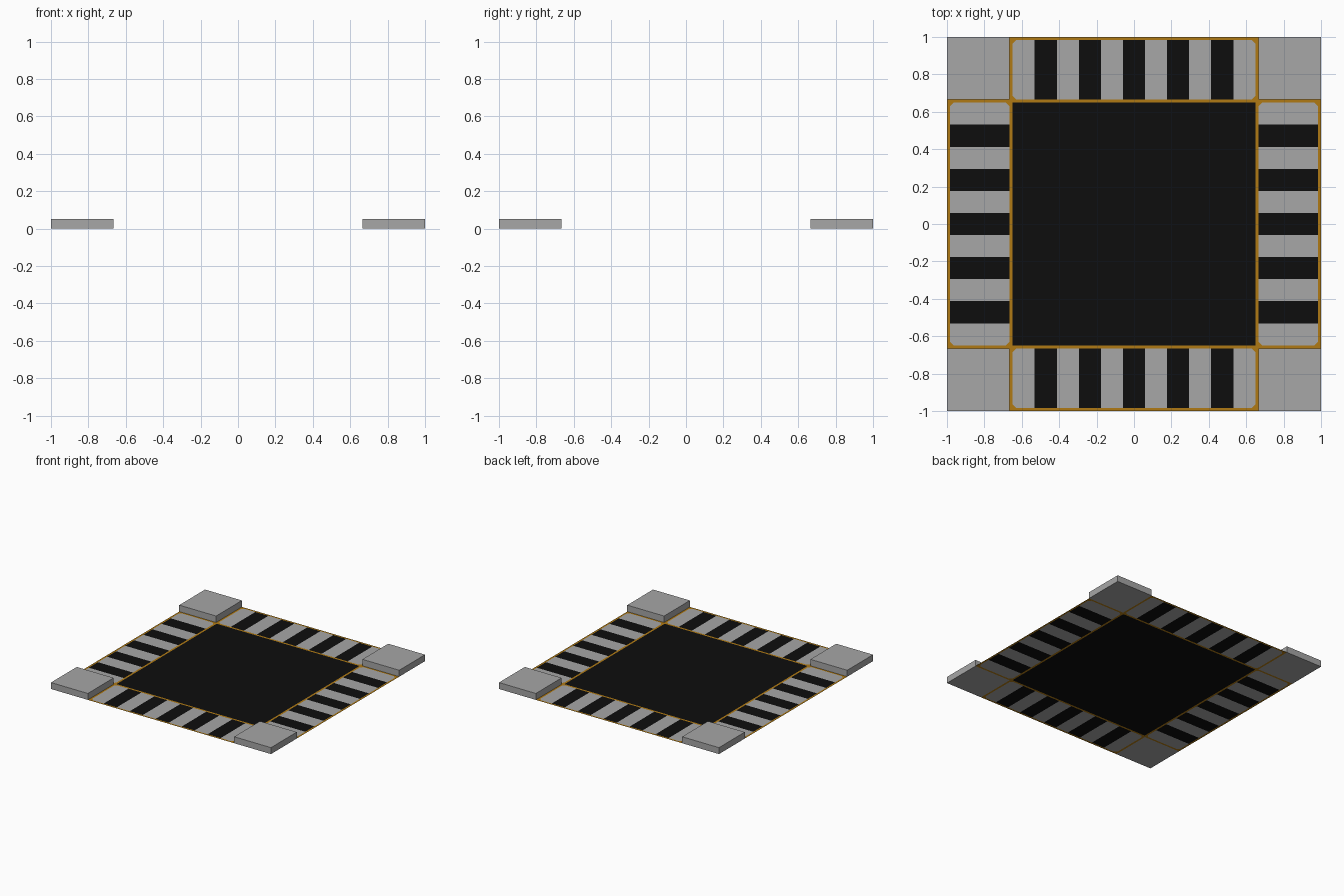
import bpy, bmesh, math
from mathutils import Matrix

if "Cube" in bpy.data.objects:
    bpy.data.objects.remove(bpy.data.objects["Cube"])

EDGE = 0.665      # half width of the road
INNER = 0.649     # half width inside the gold line
OUT = 0.984       # inner edge of the outer gold line
R = 0.02          # corner cut of the painted frame
STRIPE = 0.118    # crosswalk bar width


def material(name, rgb):
    m = bpy.data.materials.new(name)
    m.diffuse_color = (*rgb, 1)
    m.use_nodes = True
    m.node_tree.nodes["Principled BSDF"].inputs["Base Color"].default_value = m.diffuse_color
    return m


asphalt = material("black asphalt", (0.004, 0.004, 0.004))
pale = material("light grey", (0.385, 0.385, 0.385))
gold = material("gold line", (0.434, 0.195, 0.007))
BLACK, GREY, GOLD = 0, 1, 2


def finish(name, bm, mats):
    bmesh.ops.remove_doubles(bm, verts=bm.verts, dist=0.0001)
    me = bpy.data.meshes.new(name)
    bm.to_mesh(me)
    bm.free()
    for m in mats:
        me.materials.append(m)
    ob = bpy.data.objects.new(name, me)
    bpy.context.collection.objects.link(ob)
    return ob


def poly(bm, pts, mat):
    f = bm.faces.new([bm.verts.new((x, y, 0)) for x, y in pts])
    f.material_index = mat


def rect(bm, x0, x1, y0, y1, mat):
    poly(bm, [(x0, y0), (x1, y0), (x1, y1), (x0, y1)], mat)


# Centre of the crossing with its gold frame
bm = bmesh.new()
rect(bm, -INNER, INNER, -INNER, INNER, BLACK)
for k in range(4):
    frame = bmesh.new()
    poly(bm, [(math.cos(k * math.pi / 2) * x - math.sin(k * math.pi / 2) * y,
               math.sin(k * math.pi / 2) * x + math.cos(k * math.pi / 2) * y)
              for x, y in [(-INNER, INNER), (INNER, INNER), (EDGE, EDGE), (-EDGE, EDGE)]], GOLD)
    frame.free()
finish("crossing_centre", bm, (asphalt, pale, gold))

# Four crosswalks: gold border, pale and black bars
for k, side in enumerate(("back", "left", "front", "right")):
    bm = bmesh.new()
    rect(bm, -EDGE, EDGE, OUT, 1, GOLD)
    for s in (-EDGE, INNER):
        rect(bm, s, s + EDGE - INNER, EDGE, OUT, GOLD)
    for i in range(1, 10):
        x = (i - 5.5) * STRIPE
        rect(bm, x, x + STRIPE, EDGE, OUT, BLACK if i % 2 else GREY)
    # end bars with clipped gold corners
    a = 4.5 * STRIPE
    bar = [(a, EDGE), (INNER - R, EDGE), (INNER, EDGE + R),
           (INNER, OUT - R), (INNER - R, OUT), (a, OUT)]
    clips = [[(INNER - R, EDGE), (INNER, EDGE), (INNER, EDGE + R)],
             [(INNER, OUT - R), (INNER, OUT), (INNER - R, OUT)]]
    for pts, mat in [(bar, GREY), (clips[0], GOLD), (clips[1], GOLD)]:
        poly(bm, pts, mat)
        poly(bm, [(-x, y) for x, y in reversed(pts)], mat)
    # bars 0 and 10 are the end bars; close the gap between bar 1 and bar 9
    bm.transform(Matrix.Rotation(k * math.pi / 2, 4, 'Z'))
    finish(side + "_crosswalk", bm, (asphalt, pale, gold))

# Raised pavement blocks in the corners
for sx in (-1, 1):
    for sy in (-1, 1):
        bm = bmesh.new()
        size, c = 1 - EDGE, (1 + EDGE) / 2
        bmesh.ops.create_cube(bm, size=1, matrix=Matrix.Translation((sx * c, sy * c, 0.0265))
                              @ Matrix.Diagonal((size, size, 0.053, 1)))
        finish("corner_pavement", bm, (pale,))
